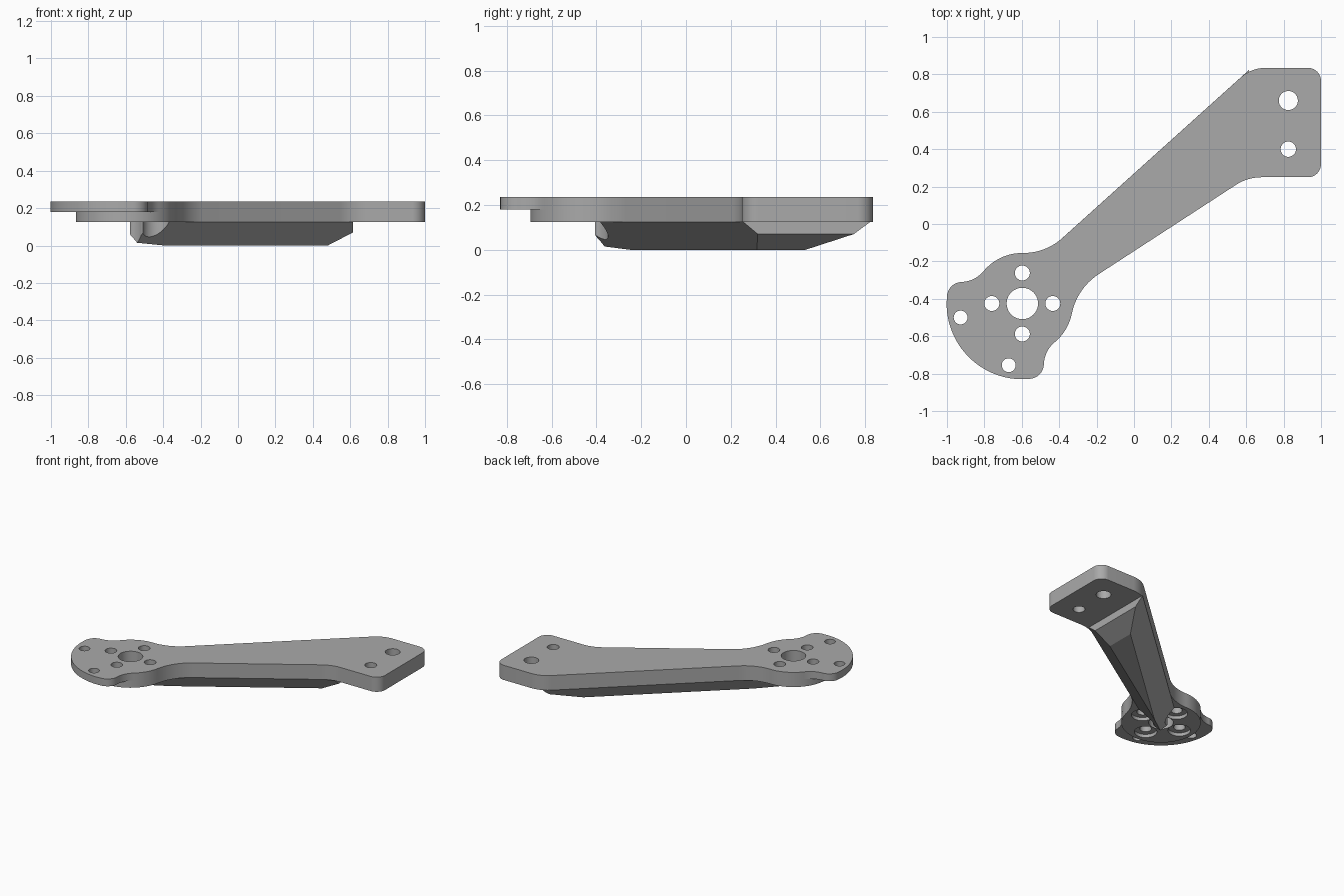
import bpy, bmesh
from math import cos, sin, tan, radians
from mathutils import Vector

if "Cube" in bpy.data.objects:
    bpy.data.objects.remove(bpy.data.objects["Cube"])

grey = bpy.data.materials.new("grey")
grey.use_nodes = True
colour = (0.4, 0.4, 0.4, 1)
grey.diffuse_color = colour
grey.node_tree.nodes["Principled BSDF"].inputs["Base Color"].default_value = colour

MOTOR = Vector((-0.597, -0.425))
DISC, GUARD = 0.27, 0.405
Z_ARM, Z_GUARD, Z_TOP = 0.125, 0.18, 0.235
BORE_TOP = 0.15


def arc(radius, start, end, steps=24):
    """Points on a circle around the motor axis."""
    angles = [radians(start + (end - start) * i / steps) for i in range(steps + 1)]
    return [MOTOR + radius * Vector((cos(a), sin(a))) for a in angles]


def corner(before, at, after, radius, steps=10):
    """Round the corner at a point with a tangent arc."""
    at = Vector(at)
    a, b = (Vector(before) - at).normalized(), (Vector(after) - at).normalized()
    half = a.angle(b) / 2
    centre = at + (a + b).normalized() * radius / sin(half)
    first, last = at + a * radius / tan(half), at + b * radius / tan(half)
    return [centre + (first - centre).lerp(last - centre, i / steps).normalized() * radius
            for i in range(steps + 1)]


def rounded_path(start, corners, end):
    """Join rounded corners given as (x, y, radius)."""
    pts = [start] + [(x, y) for x, y, r in corners] + [end]
    out = []
    for i, (x, y, r) in enumerate(corners):
        out += corner(pts[i], pts[i + 1], pts[i + 2], r)
    return out


def finish(name, bm):
    bmesh.ops.recalc_face_normals(bm, faces=bm.faces)
    mesh = bpy.data.meshes.new(name)
    bm.to_mesh(mesh)
    bm.free()
    mesh.materials.append(grey)
    obj = bpy.data.objects.new(name, mesh)
    bpy.context.collection.objects.link(obj)
    return obj


def slab(name, outline, z0, z1):
    """Extrude a flat outline upward."""
    bm = bmesh.new()
    face = bm.faces.new([bm.verts.new((p[0], p[1], z0)) for p in outline])
    bmesh.ops.remove_doubles(bm, verts=bm.verts, dist=0.0005)
    top = bmesh.ops.extrude_face_region(bm, geom=bm.faces[:])["geom"]
    bmesh.ops.translate(bm, vec=(0, 0, z1 - z0),
                        verts=[v for v in top if isinstance(v, bmesh.types.BMVert)])
    return finish(name, bm)


def cylinders(name, spots, z0, z1):
    bm = bmesh.new()
    for x, y, r in spots:
        made = bmesh.ops.create_cone(bm, cap_ends=True, segments=40, radius1=r,
                                     radius2=r, depth=z1 - z0)
        bmesh.ops.translate(bm, verts=made["verts"], vec=(x, y, (z0 + z1) / 2))
    obj = finish(name, bm)
    obj.hide_render = True
    return obj


# Arm outline: upper neck, pad corners, lower neck
upper_neck = MOTOR + Vector((0, DISC))
lower_neck = arc(DISC, 0, -12, 1)[-1]
arm = rounded_path(lower_neck, [
    (-0.301, -0.341, 0.33), (0.608, 0.25, 0.25), (1, 0.25, 0.07), (1, 0.835, 0.07),
    (0.628, 0.835, 0.2), (-0.472, -0.155, 0.31)], upper_neck)

# Guard outline: one lobe corner, mirrored across the arm's diagonal
lobe = rounded_path(arc(DISC, 0, 140, 1)[-1],
                    [(-0.852, -0.31, 0.16), (-1, -0.31, 0.08)], (-1, -0.425))
offset = MOTOR.y - MOTOR.x
mirrored = [Vector((p.y - offset, p.x + offset)) for p in reversed(lobe)]
guard = lobe + arc(GUARD, 180, 270, 32) + mirrored

top_plate = slab("top_plate_with_guard", arm + arc(DISC, 92, 140, 14) + guard
                 + arc(DISC, -50, -13, 12), Z_GUARD, Z_TOP)
lower_plate = slab("lower_plate", arm + arc(DISC, 92, 347, 60), Z_ARM, Z_GUARD)

# Tapered rib: a block trimmed by sloping planes (point, outward normal)
bm = bmesh.new()
bmesh.ops.create_cube(bm, size=4)
up, low = Vector((-0.9, 1)).normalized(), Vector((0.65, -1)).normalized()
for point, normal in [
        ((0, 0, Z_ARM), (0, 0, 1)),
        ((0, 0, 0), (0, 0, -1)),
        ((0, 0.27, Z_ARM), (up.x, up.y, -1)),
        ((0, -0.145, Z_ARM), (low.x, low.y, -1)),
        ((0.615, 0, 0), (1, 0, 0)),
        ((0.48, 0, 0), (0.07, 0, -0.135)),
        ((-0.57, -0.345, 0), (-1, -1, 0))]:
    bmesh.ops.bisect_plane(bm, geom=bm.verts[:] + bm.edges[:] + bm.faces[:], dist=1e-5,
                           plane_co=point, plane_no=normal, clear_outer=True)
    bmesh.ops.holes_fill(bm, edges=[e for e in bm.edges if e.is_boundary], sides=0)
rib = finish("rib", bm)

# Screw, motor and guard holes, with wider bores underneath
screws = [MOTOR + 0.163 * Vector(d) for d in [(1, 0), (0, 1), (-1, 0), (0, -1)]]
holes = cylinders("hole_cutter", [(p.x, p.y, 0.04) for p in screws] + [
    (MOTOR.x, MOTOR.y, 0.084), (0.825, 0.66, 0.051), (0.825, 0.4, 0.041),
    (-0.927, -0.5, 0.037), (-0.67, -0.755, 0.037)], -0.1, 0.4)
bores = cylinders("bore_cutter", [(p.x, p.y, 0.077) for p in screws], -0.1, BORE_TOP)

for part, cutters in [(top_plate, [holes]), (lower_plate, [holes, bores]),
                      (rib, [holes, bores])]:
    bpy.ops.object.select_all(action='DESELECT')
    bpy.context.view_layer.objects.active = part
    part.select_set(True)
    for cutter in cutters:
        mod = part.modifiers.new("cut", 'BOOLEAN')
        mod.operation, mod.solver, mod.object = 'DIFFERENCE', 'EXACT', cutter
        bpy.ops.object.modifier_apply(modifier=mod.name)
    bpy.ops.object.shade_smooth_by_angle(angle=radians(25))

for cutter in (holes, bores):
    bpy.data.objects.remove(cutter)
